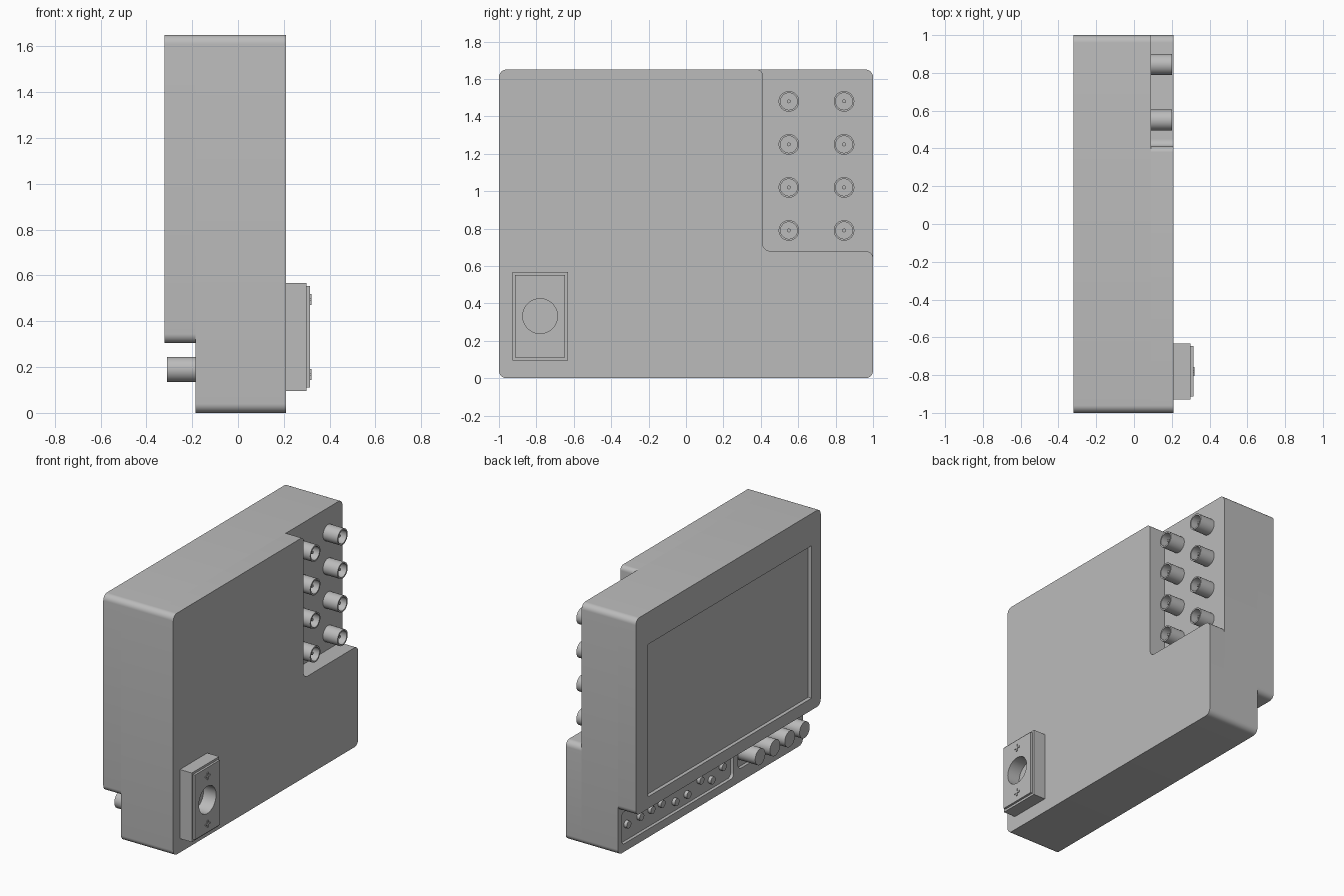
import bpy
import bmesh
import math
from mathutils import Matrix, Vector

cube = bpy.data.objects.get("Cube")
if cube:
    bpy.data.objects.remove(cube, do_unlink=True)

# Single grey finish
GREY = (0.5, 0.5, 0.5, 1.0)
grey = bpy.data.materials.new("plain_grey")
grey.use_nodes = True
grey.diffuse_color = GREY
grey.node_tree.nodes["Principled BSDF"].inputs["Base Color"].default_value = GREY


def finish(name, bm):
    bmesh.ops.recalc_face_normals(bm, faces=bm.faces)
    mesh = bpy.data.meshes.new(name)
    bm.to_mesh(mesh)
    bm.free()
    mesh.materials.append(grey)
    obj = bpy.data.objects.new(name, mesh)
    bpy.context.collection.objects.link(obj)
    return obj


def fillet(corners, steps=8):
    """Round the right-angle corners given as (y, z, radius)."""
    out = []
    for i, (y, z, r) in enumerate(corners):
        p = Vector((y, z))
        if r == 0:
            out.append(p)
            continue
        to_prev = (Vector(corners[i - 1][:2]) - p).normalized()
        to_next = (Vector(corners[(i + 1) % len(corners)][:2]) - p).normalized()
        centre = p + r * (to_prev + to_next)
        for s in range(steps + 1):
            t = math.pi / 2 * s / steps
            out.append(centre - r * (to_next * math.cos(t) + to_prev * math.sin(t)))
    return out


def prism(name, outline, x0, x1):
    """Push a (y, z) outline along x."""
    bm = bmesh.new()
    face = bm.faces.new([bm.verts.new((x0, y, z)) for y, z in outline])
    moved = bmesh.ops.extrude_face_region(bm, geom=[face])["geom"]
    bmesh.ops.translate(bm, vec=(x1 - x0, 0, 0),
                        verts=[v for v in moved if isinstance(v, bmesh.types.BMVert)])
    return finish(name, bm)


def slab(name, y0, y1, z0, z1, x0, x1, r=0):
    outline = fillet([(y0, z0, r), (y1, z0, r), (y1, z1, r), (y0, z1, r)])
    return prism(name, outline, x0, x1)


def turned(name, profile, y, z, steps=32):
    """Turn a (radius, x) profile about the x direction."""
    bm = bmesh.new()
    verts = [bm.verts.new((x, r, 0)) for r, x in profile]
    edges = [bm.edges.new(pair) for pair in zip(verts, verts[1:])]
    bmesh.ops.spin(bm, geom=verts + edges, cent=(0, 0, 0), axis=(1, 0, 0),
                   angle=math.tau, steps=steps)
    bmesh.ops.remove_doubles(bm, verts=bm.verts, dist=0.0001)
    bmesh.ops.transform(bm, matrix=Matrix.Translation((0, y, z)), verts=bm.verts)
    return finish(name, bm)


def cut(obj, cutter):
    mod = obj.modifiers.new("cut", "BOOLEAN")
    mod.operation = "DIFFERENCE"
    mod.solver = "EXACT"
    mod.object = cutter
    cutter.hide_render = True
    bpy.context.view_layer.objects.active = obj
    bpy.ops.object.modifier_apply(modifier=mod.name)
    bpy.data.objects.remove(cutter, do_unlink=True)


R = 0.04
TOP = 1.65
STEP = -0.185
NOTCH = 0.09
BACK = 0.21
parts = []

# Main housing with shallow control panels
housing = slab("housing", -1, 1, 0, TOP, STEP, NOTCH, R)
FLOOR = STEP + 0.022
cut(housing, slab("button_pocket", -0.25, 0.96, 0.055, 0.275, FLOOR, -0.3, 0.03))
cut(housing, slab("knob_pocket", -0.94, -0.3, 0.09, 0.275, FLOOR, -0.3, 0.03))
parts.append(housing)

# Rear cover, notched for the connector bank
cover = fillet([(-1, 0, R), (1, 0, R), (1, 0.68, R), (0.41, 0.68, R),
                (0.41, TOP, 0.03), (-1, TOP, R)])
parts.append(prism("rear_cover", cover, NOTCH, BACK))

# Display bezel with a recessed screen
bezel = slab("display_bezel", -1, 1, 0.305, TOP, -0.32, STEP, R)
cut(bezel, slab("screen_pocket", -0.9, 0.87, 0.387, 1.43, -0.295, -0.4))
parts.append(bezel)

# Row of knobs under the display
for i in range(4):
    parts.append(turned(f"knob_{i + 1}",
                        [(0, FLOOR), (0.055, FLOOR), (0.055, -0.31), (0, -0.31)],
                        -0.36 - 0.16 * i, 0.19))

# Small buttons sitting inside their panel
LOW, HIGH = 0.12, 0.165
buttons = [(0.88, HIGH), (0.74, HIGH), (0.62, HIGH), (0.51, HIGH), (0.36, LOW),
           (0.23, LOW), (0.09, HIGH), (-0.03, LOW), (-0.15, HIGH)]
for i, (y, z) in enumerate(buttons):
    parts.append(turned(f"button_{i + 1}",
                        [(0, FLOOR), (0.025, FLOOR), (0.025, STEP), (0, STEP)], y, z, 20))

# Bank of coaxial sockets, each a tube with a centre pin
tube = [(0, NOTCH), (0.055, NOTCH), (0.055, 0.2), (0.045, 0.2), (0.045, 0.1),
        (0.01, 0.1), (0.01, 0.18), (0, 0.18)]
for col, y in enumerate((0.55, 0.845)):
    for row in range(4):
        parts.append(turned(f"coax_socket_{col + 1}_{row + 1}", tube, y, 0.79 + 0.23 * row))

# Power socket: block, face plate and round bore
PY, PZ = -0.78, 0.332
block = slab("power_block", PY - 0.148, PY + 0.148, 0.095, 0.568, BACK, 0.3)
plate = slab("power_plate", PY - 0.134, PY + 0.134, 0.11, 0.553, 0.3, 0.315)
for part in (block, plate):
    cut(part, turned("bore", [(0, 0.22), (0.093, 0.22), (0.093, 0.4), (0, 0.4)], PY, PZ, 48))
    parts.append(part)

# Raised cross marks above and below the bore
ARM, HALF = 0.024, 0.006
for name, side in (("lower_cross", -1), ("upper_cross", 1)):
    outline = []
    for k in range(4):
        turn = Matrix.Rotation(k * math.pi / 2, 2)
        for p in ((ARM, -HALF), (ARM, HALF), (HALF, HALF)):
            outline.append(turn @ Vector(p) + Vector((PY, PZ + side * 0.164)))
    parts.append(prism(name, outline, 0.315, 0.32))

# Smooth the curves and keep the edges crisp
bpy.ops.object.select_all(action="DESELECT")
for part in parts:
    part.select_set(True)
bpy.context.view_layer.objects.active = housing
bpy.ops.object.shade_smooth_by_angle(angle=math.radians(30))
